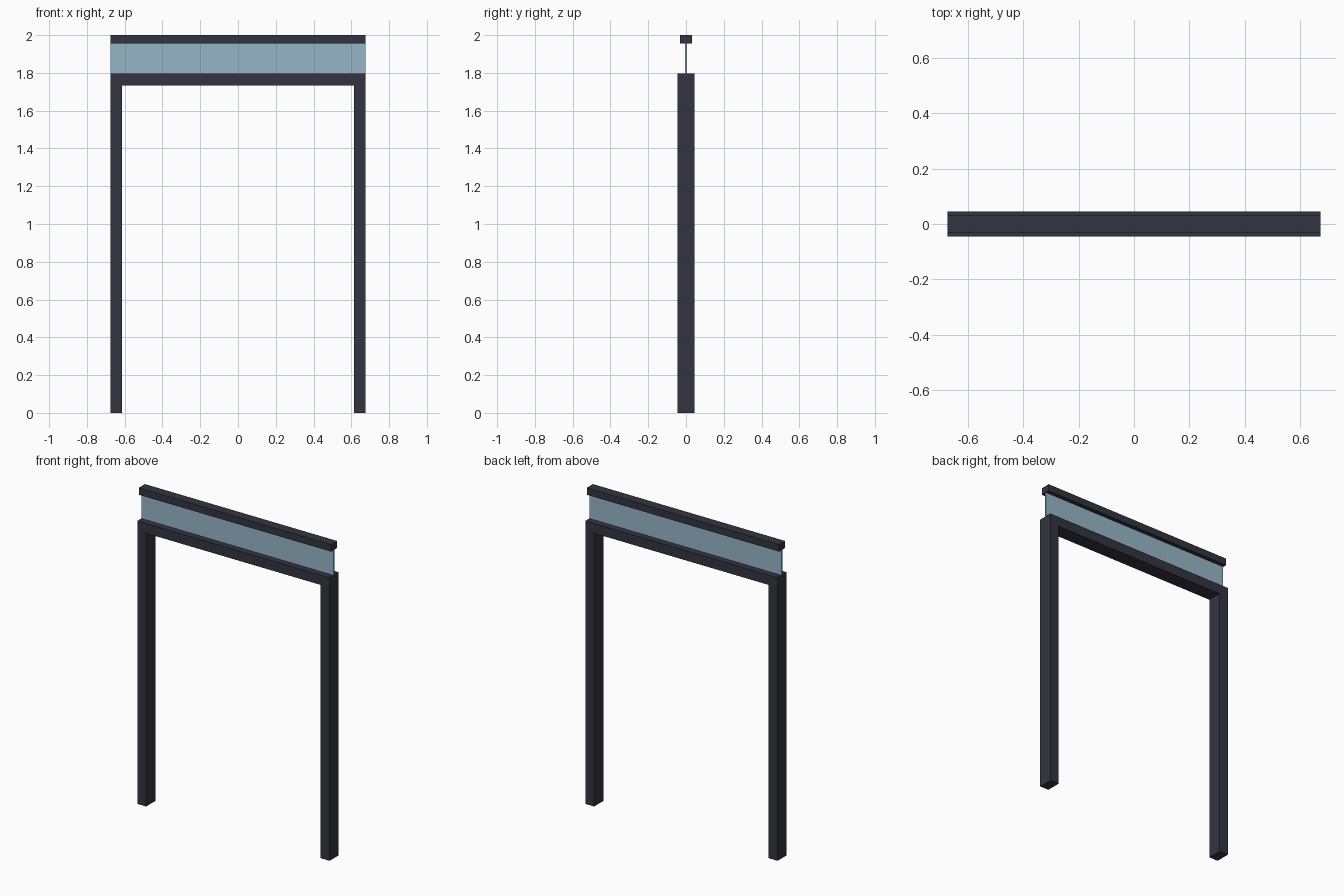
import bpy
import bmesh

cube = bpy.data.objects.get("Cube")
if cube:
    bpy.data.objects.remove(cube, do_unlink=True)


def material(name, color):
    mat = bpy.data.materials.new(name)
    mat.use_nodes = True
    mat.diffuse_color = color
    bsdf = next(n for n in mat.node_tree.nodes if n.type == 'BSDF_PRINCIPLED')
    bsdf.inputs["Base Color"].default_value = (*color[:3], 1)
    bsdf.inputs["Alpha"].default_value = color[3]
    return mat


def extruded(name, outline, depth, mat):
    """Extrude a front (x, z) outline along y, centred on y = 0."""
    bm = bmesh.new()
    face = bm.faces.new([bm.verts.new((x, -depth / 2, z)) for x, z in outline])
    result = bmesh.ops.extrude_face_region(bm, geom=[face])
    verts = [g for g in result["geom"] if isinstance(g, bmesh.types.BMVert)]
    bmesh.ops.translate(bm, verts=verts, vec=(0, depth, 0))
    bmesh.ops.recalc_face_normals(bm, faces=bm.faces)
    mesh = bpy.data.meshes.new(name)
    bm.to_mesh(mesh)
    bm.free()
    mesh.materials.append(mat)
    obj = bpy.data.objects.new(name, mesh)
    bpy.context.scene.collection.objects.link(obj)
    return obj


def rectangle(half, low, high):
    return [(-half, low), (half, low), (half, high), (-half, high)]


charcoal = material("charcoal metal", (0.034, 0.034, 0.051, 1))
glass = material("pale blue glass", (0.305, 0.468, 0.565, 0.85))

half_width = 0.675
inner = half_width - 0.062
beam_top, beam_bottom, rail_bottom = 1.796, 1.734, 1.956

# Two posts and the lintel as one continuous portal
extruded("door_frame", [
    (-half_width, 0), (-inner, 0), (-inner, beam_bottom), (inner, beam_bottom),
    (inner, 0), (half_width, 0), (half_width, beam_top), (-half_width, beam_top),
], 0.092, charcoal)

# Glass pane standing on the lintel
extruded("transom_glass", rectangle(half_width, beam_top, rail_bottom), 0.01, glass)

# Slim rail capping the glass
extruded("top_rail", rectangle(half_width, rail_bottom, 2), 0.062, charcoal)
